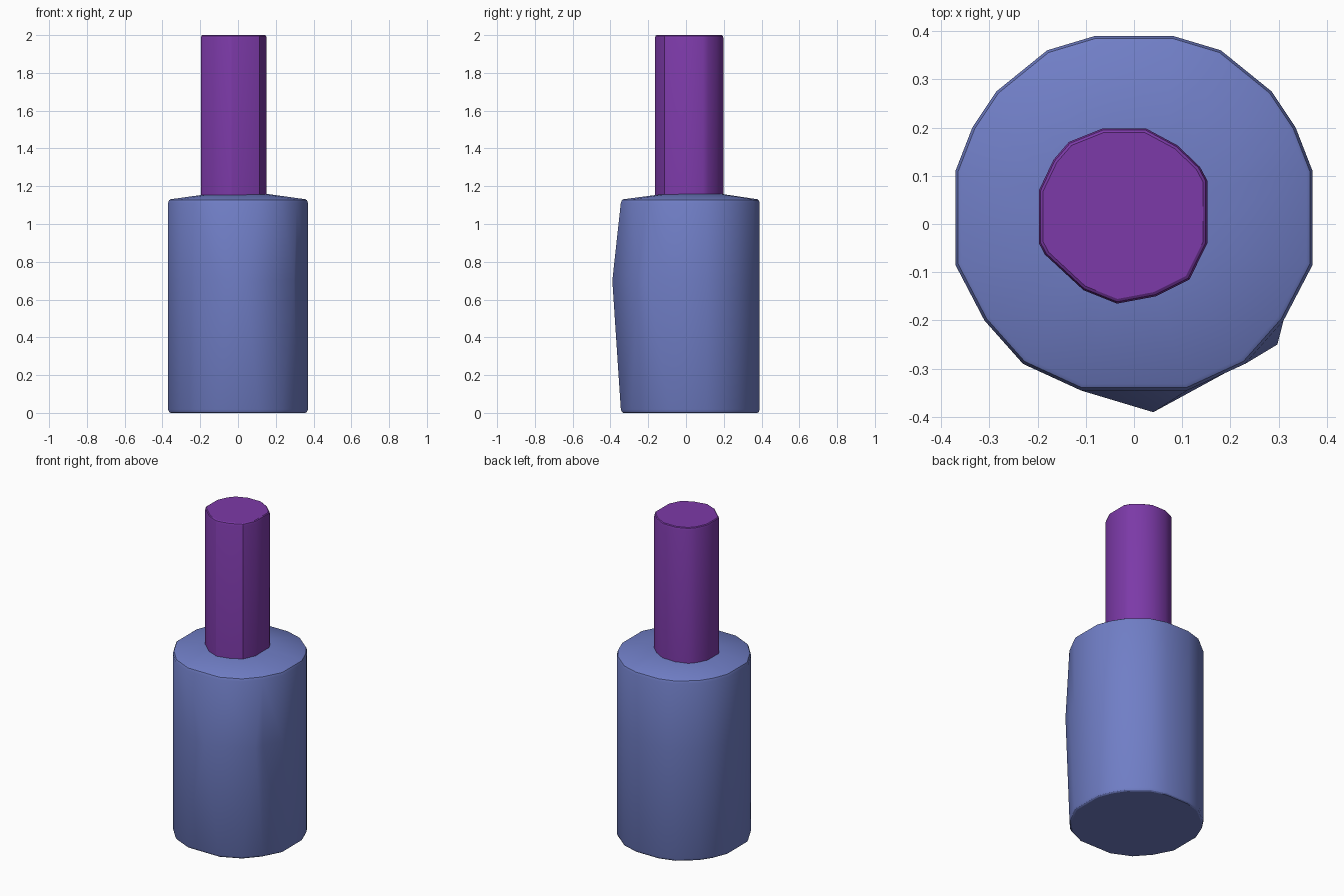
import bpy
import bmesh
from math import radians

cube = bpy.data.objects.get("Cube")
if cube:
    bpy.data.objects.remove(cube, do_unlink=True)


def material(name, rgb):
    mat = bpy.data.materials.new(name)
    mat.use_nodes = True
    colour = (*rgb, 1)
    mat.diffuse_color = colour
    mat.node_tree.nodes["Principled BSDF"].inputs["Base Color"].default_value = colour
    return mat


def loft(name, sections, mat):
    """Skin a stack of (outline, z, scale) sections and cap both ends."""
    bm = bmesh.new()
    rings = []
    for outline, z, scale in sections:
        cx = sum(p[0] for p in outline) / len(outline)
        cy = sum(p[1] for p in outline) / len(outline)
        rings.append([bm.verts.new((cx + (x - cx) * scale, cy + (y - cy) * scale, z))
                      for x, y in outline])
    for low, high in zip(rings, rings[1:]):
        for i in range(len(low)):
            j = (i + 1) % len(low)
            bm.faces.new((low[i], low[j], high[j], high[i]))
    bm.faces.new(rings[0][::-1])
    bm.faces.new(rings[-1])
    bmesh.ops.triangulate(bm, faces=[f for f in bm.faces if len(f.verts) == 4])
    bmesh.ops.recalc_face_normals(bm, faces=bm.faces[:])
    mesh = bpy.data.meshes.new(name)
    bm.to_mesh(mesh)
    bm.free()
    mesh.materials.append(mat)
    obj = bpy.data.objects.new(name, mesh)
    bpy.context.collection.objects.link(obj)
    bpy.ops.object.select_all(action="DESELECT")
    obj.select_set(True)
    bpy.context.view_layer.objects.active = obj
    bpy.ops.object.shade_smooth_by_angle(angle=radians(30))
    return obj


blue = material("dusty blue", (0.162, 0.209, 0.565))
purple = material("deep purple", (0.202, 0.042, 0.392))

# Broad body: mirrored outline, with a bulge at mid height on the front left
half = [(0.11, -0.345), (0.23, -0.29), (0.31, -0.2), (0.37, -0.085), (0.37, 0.11),
        (0.335, 0.2), (0.285, 0.275), (0.18, 0.36), (0.08, 0.39)]
body_outline = half + [(-x, y) for x, y in reversed(half)]
bulged = [(0.04, -0.39), (0.297, -0.25)] + body_outline[2:]
mid = 0.7
body = loft("body", [
    (body_outline, 0, 0.965),
    (body_outline, 0.005, 0.985),
    (body_outline, 0.018, 1),
    (bulged, mid, 1),
    (body_outline, 1.112, 1),
    (body_outline, 1.126, 0.985),
    (body_outline, 1.131, 0.965),
    (body_outline, 1.16, 0.4),
], blue)

# Narrow stem, slightly off centre, with a softened top rim
stem_outline = [(-0.065, 0.198), (-0.135, 0.17), (-0.167, 0.133), (-0.197, 0.07),
                (-0.197, -0.04), (-0.185, -0.063), (-0.105, -0.137), (-0.035, -0.165),
                (0.045, -0.15), (0.115, -0.115), (0.152, -0.04), (0.152, 0.09),
                (0.137, 0.118), (0.09, 0.163), (0.025, 0.198)]
stem = loft("stem", [
    (stem_outline, 1.1, 1),
    (stem_outline, 1.984, 1),
    (stem_outline, 1.996, 0.98),
    (stem_outline, 2, 0.95),
], purple)
